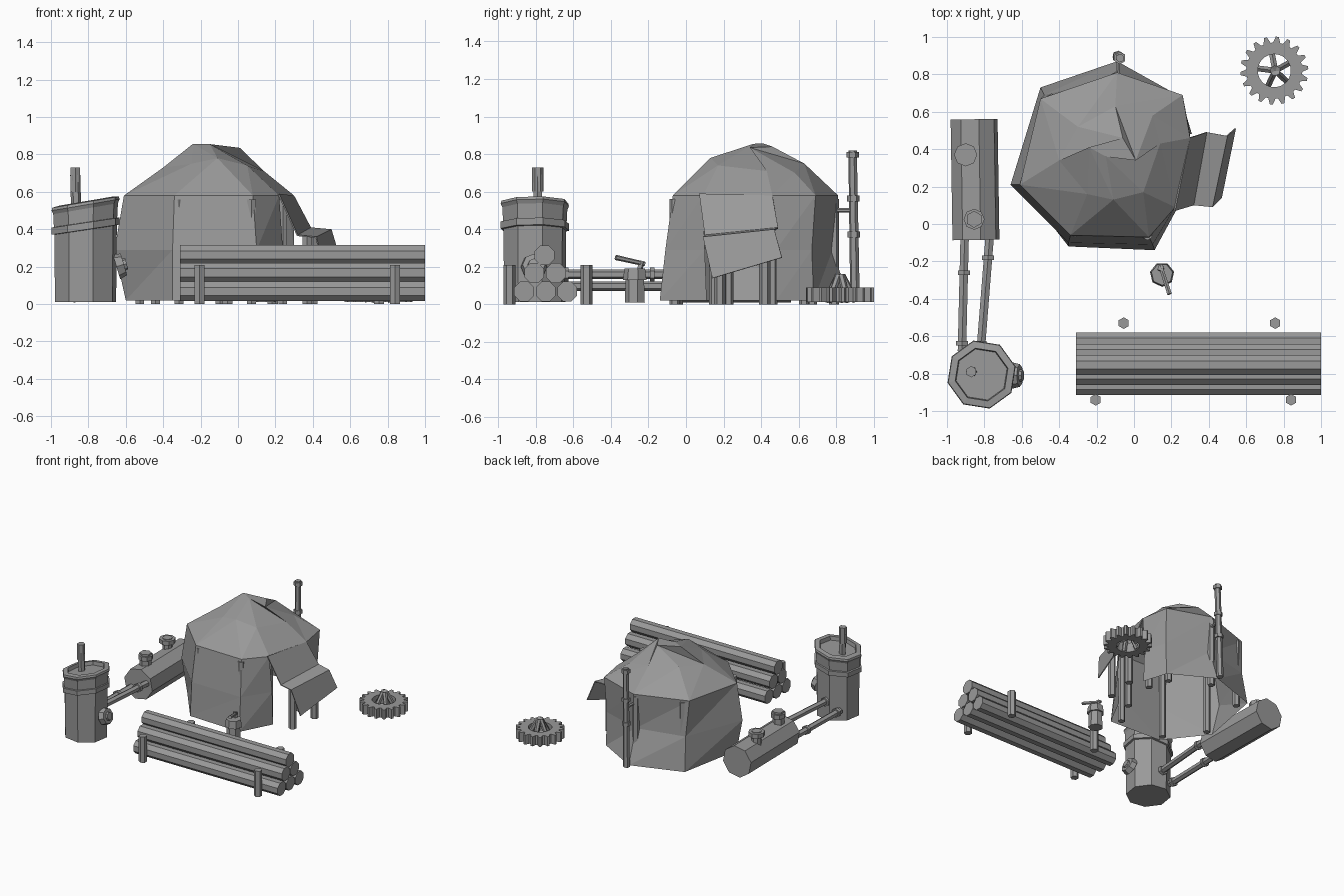
import bpy, bmesh, math
from mathutils import Vector

if "Cube" in bpy.data.objects:
    bpy.data.objects.remove(bpy.data.objects["Cube"])

grey = bpy.data.materials.new("plain_grey")
grey.use_nodes = True
tone = (0.32, 0.32, 0.32, 1)
grey.diffuse_color = tone
grey.node_tree.nodes["Principled BSDF"].inputs["Base Color"].default_value = tone


def finish(name, bm, closed=True):
    if closed:
        bmesh.ops.recalc_face_normals(bm, faces=bm.faces)
    mesh = bpy.data.meshes.new(name)
    bm.to_mesh(mesh)
    bm.free()
    mesh.materials.append(grey)
    obj = bpy.data.objects.new(name, mesh)
    bpy.context.collection.objects.link(obj)
    return obj


def rod(name, start, end, r1, r2=None, sides=6, turn=0.0):
    """Flat-sided cylinder or cone between two points."""
    a, b = Vector(start), Vector(end)
    bm = bmesh.new()
    bmesh.ops.create_cone(bm, cap_ends=True, segments=sides, radius1=r1,
                          radius2=r1 if r2 is None else r2, depth=(b - a).length)
    spin = (b - a).to_track_quat("Z", "Y").to_matrix().to_4x4()
    for v in bm.verts:
        c, s = math.cos(turn), math.sin(turn)
        x, y, z = v.co
        v.co = (a + b) / 2 + spin @ Vector((x * c - y * s, x * s + y * c, z))
    return finish(name, bm)


def bridge(bm, lower, upper, skip=()):
    """Join two vertex loops with triangles."""
    n = len(lower)
    for i in range(n):
        if i in skip:
            continue
        j = (i + 1) % n
        bm.faces.new((lower[i], lower[j], upper[j]))
        bm.faces.new((lower[i], upper[j], upper[i]))


# Domed hide tent, open below and at the doorway
hem = [(-.60, .20), (-.35, -.12), (.11, -.14), (.24, .11), (.31, .48), (.25, .68), (-.09, .87), (-.50, .73)]
waist = [(-.66, .21), (-.35, -.10), (.10, -.11), (.24, .10), (.30, .48), (.25, .67), (-.09, .78), (-.48, .69)]
eave = [(-.61, .21), (-.34, -.06), (.08, -.07), (.22, .09), (.30, .46), (.26, .69), (-.09, .81), (-.50, .67)]
crown = [(-.40, .34, .73), (-.25, .16, .75), (-.11, .13, .78), (.05, .17, .74),
         (.14, .43, .71), (.10, .58, .70), (-.10, .63, .75), (-.30, .52, .75)]
peak = [(-.24, .41, .857), (-.15, .36, .855), (.01, .34, .835), (-.06, .46, .84)]
bm = bmesh.new()
loops = [[bm.verts.new((x, y, z)) for x, y in ring]
         for ring, z in ((hem, .02), (waist, .29), (eave, .58))]
loops.append([bm.verts.new(p) for p in crown])
top = [bm.verts.new(p) for p in peak]
for k in range(3):
    bridge(bm, loops[k], loops[k + 1], (3,) if k < 2 else ())
for i in range(8):
    a, b = loops[3][i], loops[3][(i + 1) % 8]
    p, q = top[i // 2], top[((i + 1) // 2) % 4]
    bm.faces.new((a, b, p))
    if p != q:
        bm.faces.new((b, q, p))
bm.faces.new(top)
finish("tent_cover", bm)

# Bent awning over the doorway
near = [(.22, .07, .59), (.32, .10, .37), (.42, .09, .36), (.47, .14, .14)]
far = [(.30, .46, .58), (.39, .49, .41), (.50, .47, .40), (.545, .51, .25)]
bm = bmesh.new()
n, f = [[bm.verts.new(p) for p in side] for side in (near, far)]
for i in range(3):
    bm.faces.new((n[i], n[i + 1], f[i + 1], f[i]))
awning = finish("tent_awning", bm, False)
solid = awning.modifiers.new("thickness", "SOLIDIFY")
solid.thickness = .008

# Tent posts around the inside, and two under the awning
for i, (x, y) in enumerate(hem):
    px, py = -.13 + (x + .13) * .84, .36 + (y - .36) * .84
    rod(f"tent_post_{i}", (px, py, 0), (px, py, .56), .027)
for i, (x, y) in enumerate(((.37, .18), (.40, .42))):
    rod(f"awning_post_{i}", (x, y, 0), (x, y, .37), .03)

# Upright boiler with a slanted, recessed lid
def tilted_ring(bm, radius, z, slope):
    pts = []
    for k in range(8):
        a = math.tau * (k + .3) / 8
        x, y = radius * math.cos(a), radius * math.sin(a)
        pts.append(bm.verts.new((-.815 + x, -.805 + y, z + slope * x)))
    return pts


def lathe(name, profile, caps=True):
    bm = bmesh.new()
    rings = [tilted_ring(bm, *p) for p in profile]
    pairs = list(zip(rings, rings[1:]))
    if not caps:
        pairs.append((rings[-1], rings[0]))
    for lo, hi in pairs:
        for k in range(8):
            m = (k + 1) % 8
            bm.faces.new((lo[k], lo[m], hi[m], hi[k]))
    if caps:
        bm.faces.new(rings[0])
        bm.faces.new(rings[-1])
    return finish(name, bm)


lathe("boiler_body", [(.168, .012, 0), (.172, .40, .15), (.178, .51, .17), (.187, .53, .17),
                      (.183, .545, .17), (.145, .55, .17), (.14, .52, .17)])
lathe("boiler_band", [(.165, .395, .15), (.187, .398, .15), (.187, .435, .15), (.165, .438, .15)], False)
rod("boiler_chimney", (-.865, -.79, .48), (-.87, -.79, .69), .027)
rod("boiler_chimney_cap", (-.87, -.79, .60), (-.87, -.79, .73), .03)
rod("boiler_hatch", (-.65, -.81, .20), (-.61, -.81, .212), .07, .06, 8)
rod("hatch_knob", (-.62, -.81, .208), (-.595, -.81, .215), .035, .03, 8)

# Pipes between boiler and tank
for name, xa, xb, z, cy in (("left", -.82, -.77, .16, -.18), ("right", -.92, -.905, .097, -.26)):
    rod(f"{name}_pipe", (xa, -.68, z), (xb, -.05, z), .026)
    t = (cy + .68) / .63
    cx = xa + (xb - xa) * t
    rod(f"{name}_pipe_collar", (cx, cy - .012, z), (cx, cy + .012, z), .037)
    rod(f"{name}_pipe_flange", (xa, -.65, z), (xa, -.625, z), .037)

# Lying tank with two spouts
rod("tank", (-.845, -.085, .135), (-.855, .56, .135), .128, sides=8, turn=.2)
rod("front_spout", (-.855, .025, .2), (-.855, .025, .35), .045)
rod("front_spout_rim", (-.855, .025, .30), (-.855, .025, .335), .056, sides=8)
rod("back_spout", (-.90, .37, .2), (-.90, .37, .33), .038, sides=8)
rod("back_spout_rim", (-.90, .37, .29), (-.90, .37, .325), .062, sides=8)

# Stacked logs held by stakes
for row, z in enumerate((.068, .167, .262)):
    for k in range(3 - row):
        y = -.862 + row * .054 + k * .115
        rod(f"log_{row}_{k}", (-.31, y, z), (1, y, z), .057, sides=8, turn=math.pi / 8)
for i, (x, y) in enumerate(((-.055, -.53), (.755, -.53), (-.205, -.94), (.84, -.94))):
    rod(f"log_stake_{i}", (x, y, 0), (x, y, .21), .031)

# Chopping stump with a blade stuck in it
rod("stump", (.15, -.27, .01), (.15, -.27, .185), .056, .05, 7)
rod("stump_top", (.15, -.27, .13), (.15, -.27, .19), .066, .058, 7)
rod("blade_handle", (.19, -.375, .25), (.14, -.22, .215), .014, .012)
rod("blade", (.15, -.25, .17), (.143, -.235, .23), .012, .02, 4)

# Toothed fire ring
bm = bmesh.new()
cols = []
teeth = 18
for k in range(teeth * 4):
    a = math.tau * (k + .5) / (teeth * 4)
    r = .182 if k % 4 < 2 else .15
    d = Vector((math.cos(a), math.sin(a), 0))
    c = Vector((.75, .82, 0))
    cols.append([bm.verts.new(c + d * s + Vector((0, 0, z)))
                 for s, z in ((r, .012), (r, .09), (.088, .09), (.088, .012))])
for a, b in zip(cols, cols[1:] + cols[:1]):
    for i in range(4):
        j = (i + 1) % 4
        bm.faces.new((a[i], b[i], b[j], a[j]))
finish("fire_ring", bm)

# Leaning firewood
for k in range(5):
    a = math.tau * (k + .4) / 5
    c, s = math.cos(a), math.sin(a)
    rod(f"firewood_{k}", (.755 + .085 * c, .82 + .085 * s, .015),
        (.755 + .012 * c, .82 + .012 * s, .155), .018)

# Tall flue behind the tent
foot, tip = Vector((-.09, .90, .02)), Vector((-.075, .887, .82))
rod("flue", foot, tip, .026, .023)
for i, t in enumerate((.44, .68, .97)):
    p = foot.lerp(tip, t)
    rod(f"flue_collar_{i}", p - Vector((0, 0, .015)), p + Vector((0, 0, .015)), .033)
rod("flue_bracket", (-.09, .76, .5), (-.083, .895, .5), .012)
